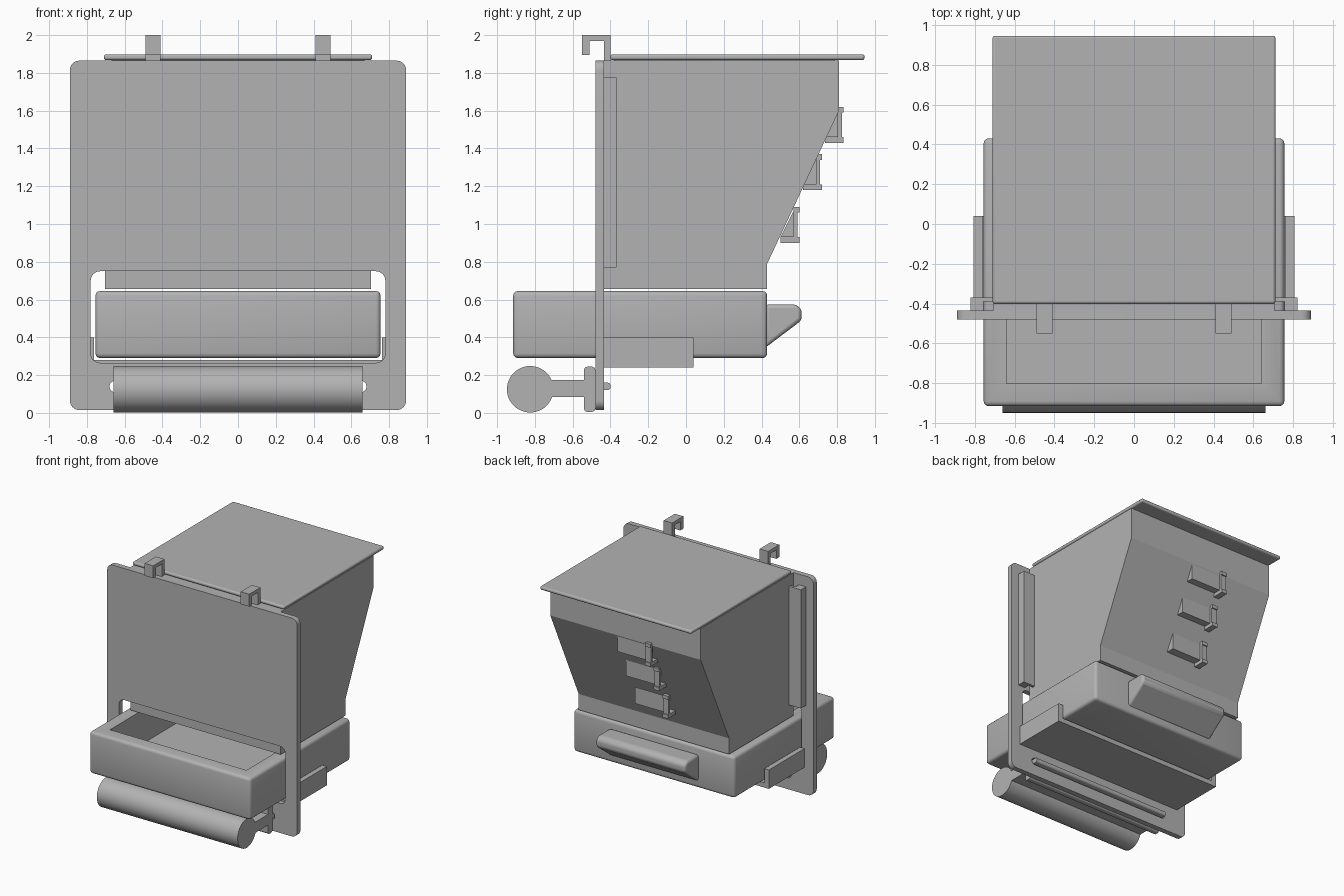
import bpy, bmesh, math
from mathutils import Vector

if "Cube" in bpy.data.objects:
    bpy.data.objects.remove(bpy.data.objects["Cube"])

grey = bpy.data.materials.new("plain_grey")
grey.use_nodes = True
GREY = (0.45, 0.45, 0.45, 1)
grey.diffuse_color = GREY
grey.node_tree.nodes["Principled BSDF"].inputs["Base Color"].default_value = GREY


def prism(name, pts, a, b, axis="x", bevel=0):
    """Extrude a (y,z) outline along x, or an (x,z) outline along y."""
    place = (lambda p, t: (t, p[0], p[1])) if axis == "x" else (lambda p, t: (p[0], t, p[1]))
    bm = bmesh.new()
    near = [bm.verts.new(place(p, a)) for p in pts]
    far = [bm.verts.new(place(p, b)) for p in pts]
    bm.faces.new(near)
    bm.faces.new(far)
    n = len(pts)
    for i in range(n):
        j = (i + 1) % n
        bm.faces.new((near[i], near[j], far[j], far[i]))
    bmesh.ops.recalc_face_normals(bm, faces=bm.faces)
    me = bpy.data.meshes.new(name)
    bm.to_mesh(me)
    bm.free()
    me.materials.append(grey)
    ob = bpy.data.objects.new(name, me)
    bpy.context.collection.objects.link(ob)
    if bevel:
        m = ob.modifiers.new("Bevel", "BEVEL")
        m.width, m.segments = bevel, 3
    return ob


def box(name, x, y, z, bevel=0):
    outline = [(y[0], z[0]), (y[1], z[0]), (y[1], z[1]), (y[0], z[1])]
    return prism(name, outline, x[0], x[1], bevel=bevel)


def rounded(x0, x1, z0, z1, r, steps=6):
    """Rounded rectangle outline."""
    pts = []
    corners = [(x1 - r, z1 - r), (x0 + r, z1 - r), (x0 + r, z0 + r), (x1 - r, z0 + r)]
    for k, (cx, cz) in enumerate(corners):
        for i in range(steps + 1):
            t = math.pi / 2 * (k + i / steps)
            pts.append((cx + r * math.cos(t), cz + r * math.sin(t)))
    return pts


def cut(ob, cutters):
    for c in cutters:
        c.hide_render = True
        m = ob.modifiers.new("Cut", "BOOLEAN")
        m.operation, m.object, m.solver = "DIFFERENCE", c, "EXACT"
    dg = bpy.context.evaluated_depsgraph_get()
    dg.update()
    me = bpy.data.meshes.new_from_object(ob.evaluated_get(dg))
    ob.modifiers.clear()
    ob.data = me
    for c in cutters:
        bpy.data.objects.remove(c)


def smooth(ob):
    bpy.ops.object.select_all(action="DESELECT")
    ob.select_set(True)
    bpy.context.view_layer.objects.active = ob
    bpy.ops.object.shade_smooth_by_angle(angle=math.radians(35))


# Mounting panel with a tray window and a slot for the roller bracket
panel = prism("panel", rounded(-0.89, 0.89, 0.015, 1.865, 0.05), -0.48, -0.435, "y")
cut(panel, [
    prism("window_cutter", rounded(-0.78, 0.78, 0.265, 0.75, 0.05), -0.6, -0.3, "y"),
    prism("slot_cutter", rounded(-0.68, 0.68, 0.11, 0.17, 0.029), -0.6, -0.3, "y"),
])

# Hopper with sloping back, and its lid
prism("hopper", [(-0.435, 0.655), (0.43, 0.655), (0.43, 0.79), (0.81, 1.6),
                 (0.81, 1.865), (-0.435, 1.865)], -0.705, 0.705)
box("lid_rim", (-0.67, 0.67), (-0.38, 0.79), (1.86, 1.875))
lid = box("lid", (-0.71, 0.71), (-0.4, 0.945), (1.868, 1.898), 0.012)

# Sliding tray with an open cavity
tray = box("tray", (-0.755, 0.755), (-0.915, 0.43), (0.29, 0.645), 0.025)
cut(tray, [box("cavity_cutter", (-0.64, 0.64), (-0.8, 0.32), (0.36, 0.8))])
handle = prism("tray_handle", [(0.42, 0.575), (0.58, 0.575), (0.612, 0.55),
                               (0.612, 0.49), (0.42, 0.345)], -0.42, 0.42, bevel=0.025)

# Shelf under the tray, with side guides
box("tray_shelf", (-0.805, 0.805), (-0.436, 0.04), (0.24, 0.28))

HOOK = [(-0.55, 1.895), (-0.51, 1.895), (-0.51, 1.97), (-0.435, 1.97),
        (-0.435, 1.8), (-0.4, 1.8), (-0.4, 2.0), (-0.55, 2.0)]
for side, s in (("left", 1), ("right", -1)):
    box(side + "_tray_guide", sorted((s * 0.762, s * 0.805)), (-0.436, 0.04), (0.28, 0.4))
    # Vertical channel holding the hopper to the panel
    box(side + "_rail", sorted((s * 0.755, s * 0.82)), (-0.436, -0.37), (0.77, 1.775))
    box(side + "_rail_lip", sorted((s * 0.71, s * 0.82)), (-0.39, -0.368), (0.77, 1.775))
    prism(side + "_hook", HOOK, s * 0.45 - 0.04, s * 0.45 + 0.04)

# Roller with its neck, backing plate and tongue through the slot
circle = [(-0.825 + 0.123 * math.cos(t), 0.125 + 0.123 * math.sin(t))
          for t in (2 * math.pi * i / 48 for i in range(48))]
roller = prism("roller", circle, -0.66, 0.66)
box("roller_neck", (-0.66, 0.66), (-0.75, -0.53), (0.085, 0.175))
plate = prism("roller_plate", rounded(-0.54, -0.48, 0.005, 0.245, 0.02), -0.66, 0.66)
tongue = prism("roller_tongue", rounded(-0.5, -0.4, 0.12, 0.16, 0.015), -0.66, 0.66)

# Three wedge plates with end clips on the sloping back
for i, (y, z) in enumerate(((0.835, 1.43), (0.72, 1.18), (0.6, 0.9))):
    prism(f"wedge_{i + 1}", [(y - 0.1, z + 0.03), (y - 0.03, z + 0.03),
                            (y - 0.03, z + 0.17)], -0.2, 0.08)
    clip = [(y - 0.1, z), (y, z), (y, z + 0.03), (y - 0.01, z + 0.03),
            (y - 0.01, z + 0.16), (y, z + 0.16), (y, z + 0.19),
            (y - 0.03, z + 0.19), (y - 0.03, z + 0.03), (y - 0.1, z + 0.03)]
    prism(f"clip_{i + 1}", clip, -0.25, -0.2)

for ob in (panel, lid, tray, handle, roller, plate, tongue):
    smooth(ob)
